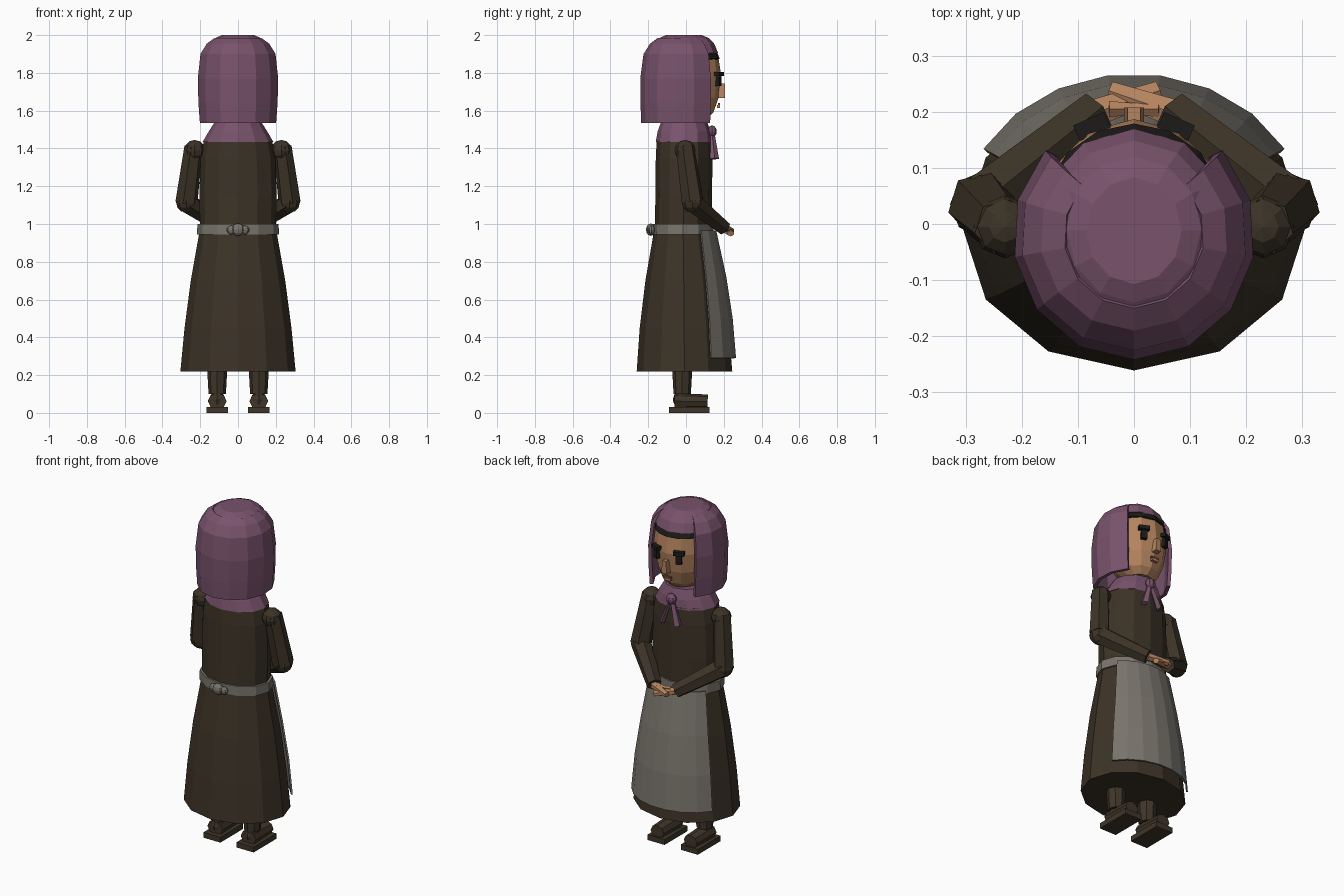
import bpy, bmesh
from math import sin, cos, radians
from mathutils import Vector, Matrix

cube = bpy.data.objects.get("Cube")
if cube:
    bpy.data.objects.remove(cube)


def material(name, r, g, b):
    m = bpy.data.materials.new(name)
    m.use_nodes = True
    m.diffuse_color = (r, g, b, 1)
    m.node_tree.nodes["Principled BSDF"].inputs["Base Color"].default_value = (r, g, b, 1)
    return m


PURPLE = material("plum scarf", 0.19, 0.085, 0.15)
BROWN = material("dark brown cloth", 0.045, 0.033, 0.02)
GREY = material("grey linen", 0.19, 0.175, 0.15)
SKIN = material("skin", 0.46, 0.23, 0.115)
LIP = material("lip", 0.25, 0.10, 0.06)
BLACK = material("black", 0.012, 0.011, 0.01)
LEATHER = material("shoe leather", 0.05, 0.036, 0.022)


def finish(bm, name, mat):
    bmesh.ops.recalc_face_normals(bm, faces=bm.faces)
    mesh = bpy.data.meshes.new(name)
    bm.to_mesh(mesh)
    bm.free()
    mesh.materials.append(mat)
    obj = bpy.data.objects.new(name, mesh)
    bpy.context.collection.objects.link(obj)
    return obj


def loft(name, mat, rings, n=12, arc=None, thick=0):
    """Skin elliptical rings (z, rx, ry, cy); arc gives an open angular span."""
    bm = bmesh.new()
    a0, a1 = arc or (-90, 270)
    count = n + 1 if arc else n
    rows = []
    for z, rx, ry, cy in rings:
        angles = [radians(a0 + (a1 - a0) * i / n) for i in range(count)]
        rows.append([bm.verts.new((rx * cos(a), cy + ry * sin(a), z)) for a in angles])
    for low, high in zip(rows, rows[1:]):
        for i in range(n):
            j = (i + 1) % count
            bm.faces.new((low[i], low[j], high[j], high[i]))
    if not arc:
        bm.faces.new(rows[0])
        bm.faces.new(rows[-1])
    obj = finish(bm, name, mat)
    if thick:
        mod = obj.modifiers.new("cloth thickness", "SOLIDIFY")
        mod.thickness = thick
        mod.offset = -1
    return obj


def limb(name, mat, p, q, r1, r2, sides=6, flat=1):
    """Tapered prism from p to q, optionally flattened across one axis."""
    p, q = Vector(p), Vector(q)
    bm = bmesh.new()
    bmesh.ops.create_cone(bm, cap_ends=True, segments=sides, radius1=r1, radius2=r2, depth=(q - p).length)
    turn = (q - p).to_track_quat("Z", "Y").to_matrix().to_4x4()
    bm.transform(Matrix.Translation((p + q) / 2) @ turn @ Matrix.Diagonal((1, flat, 1, 1)))
    return finish(bm, name, mat)


def ball(name, mat, centre, size):
    bm = bmesh.new()
    bmesh.ops.create_uvsphere(bm, u_segments=8, v_segments=6, radius=1)
    bm.transform(Matrix.Translation(centre) @ Matrix.Diagonal((*size, 1)))
    return finish(bm, name, mat)


def box(name, mat, centre, size, turn=0, taper=1):
    bm = bmesh.new()
    bmesh.ops.create_cube(bm, size=1)
    for v in bm.verts:
        if v.co.z > 0:
            v.co.x *= taper
    bm.transform(Matrix.Translation(centre) @ Matrix.Rotation(turn, 4, "Z") @ Matrix.Diagonal((*size, 1)))
    return finish(bm, name, mat)


# Dress, belt and apron
loft("skirt", BROWN, [(0.22, 0.305, 0.253, -0.008), (0.45, 0.283, 0.235, -0.01),
                      (0.7, 0.25, 0.203, -0.012), (0.96, 0.204, 0.155, -0.015)])
loft("bodice", BROWN, [(0.96, 0.2, 0.15, -0.015), (1.15, 0.205, 0.15, -0.012),
                       (1.35, 0.198, 0.15, -0.01), (1.445, 0.18, 0.145, -0.01)])
loft("belt", GREY, [(0.945, 0.217, 0.162, -0.015), (1.0, 0.215, 0.16, -0.015)])
loft("apron", GREY, [(0.29, 0.31, 0.268, 0), (0.5, 0.29, 0.25, 0), (0.72, 0.257, 0.216, 0),
                     (0.965, 0.218, 0.162, 0)], n=7, arc=(30, 150), thick=0.01)
ball("belt_knot", GREY, (0, -0.187, 0.97), (0.035, 0.025, 0.033))
for s in (-1, 1):
    ball("belt_bow", GREY, (s * 0.035, -0.182, 0.968), (0.025, 0.018, 0.024))

# Neck, head and hair
loft("neck", SKIN, [(1.42, 0.075, 0.075, 0), (1.6, 0.07, 0.07, 0.01)])
loft("head", SKIN, [(1.555, 0.07, 0.07, 0.04), (1.59, 0.115, 0.115, 0.03), (1.67, 0.15, 0.153, 0.02),
                    (1.78, 0.163, 0.167, 0.02), (1.88, 0.155, 0.157, 0.015), (1.95, 0.11, 0.11, 0.01)])
loft("hair", BLACK, [(1.875, 0.163, 0.164, 0.015), (1.94, 0.135, 0.135, 0.015)],
     n=6, arc=(20, 160), thick=0.01)

# Face
box("nose", SKIN, (0, 0.19, 1.705), (0.036, 0.035, 0.075), taper=0.65)
box("mouth", LIP, (0, 0.175, 1.635), (0.05, 0.012, 0.009))
box("lower_lip", SKIN, (0, 0.172, 1.622), (0.04, 0.018, 0.014))
for s in (-1, 1):
    box("eye", BLACK, (s * 0.073, 0.17, 1.755), (0.032, 0.024, 0.05), -s * 0.42)
    box("eyebrow", BLACK, (s * 0.075, 0.174, 1.795), (0.06, 0.03, 0.022), -s * 0.42)

# Head scarf: open hood, cap with brim, collar and tied ends
loft("scarf_hood", PURPLE, [(1.535, 0.205, 0.217, -0.02), (1.64, 0.213, 0.221, -0.02),
                            (1.77, 0.216, 0.222, -0.02), (1.9, 0.202, 0.205, -0.02),
                            (1.955, 0.168, 0.17, -0.02), (1.985, 0.125, 0.13, -0.02)],
     n=10, arc=(137, 403), thick=0.02)
loft("scarf_cap", PURPLE, [(1.905, 0.18, 0.19, -0.02), (1.955, 0.155, 0.167, -0.018),
                           (1.985, 0.12, 0.13, -0.01), (2.0, 0.085, 0.095, -0.012)])
loft("scarf_collar", PURPLE, [(1.435, 0.187, 0.148, -0.012), (1.49, 0.155, 0.14, -0.01),
                              (1.545, 0.12, 0.12, -0.01)])
ball("scarf_knot", PURPLE, (0, 0.138, 1.49), (0.032, 0.025, 0.032))
for s in (-1, 1):
    limb("scarf_tail", PURPLE, (s * 0.006, 0.135, 1.485), (s * 0.052, 0.148, 1.345), 0.016, 0.028, 4, 0.5)

# Folded arms and clasped hands
for s in (-1, 1):
    shoulder, elbow = (s * 0.235, -0.005, 1.41), (s * 0.273, 0.035, 1.115)
    cuff, fingers = (s * 0.07, 0.198, 0.982), (-s * 0.043, 0.237, 0.958 + s * 0.008)
    ball("shoulder", BROWN, (s * 0.23, -0.005, 1.39), (0.056, 0.056, 0.055))
    limb("upper_sleeve", BROWN, shoulder, elbow, 0.05, 0.06)
    ball("elbow", BROWN, elbow, (0.055, 0.058, 0.055))
    limb("forearm_sleeve", BROWN, elbow, cuff, 0.056, 0.042)
    limb("hand", SKIN, cuff, fingers, 0.028, 0.02, 6, 0.8)
    limb("thumb", SKIN, (s * 0.045, 0.205, 0.99), (-s * 0.01, 0.205, 0.985), 0.015, 0.01, 5)

# Legs and shoes
for s in (-1, 1):
    x = s * 0.11
    limb("leg", LEATHER, (x, -0.02, 0.1), (x, -0.02, 0.4), 0.046, 0.062, 8)
    ball("ankle", LEATHER, (x, -0.02, 0.07), (0.042, 0.05, 0.045))
    limb("shoe_upper", LEATHER, (x, -0.06, 0.062), (x, 0.115, 0.06), 0.05, 0.044, 8, 0.85)
    box("shoe_sole", LEATHER, (x, 0.018, 0.016), (0.112, 0.215, 0.032))
